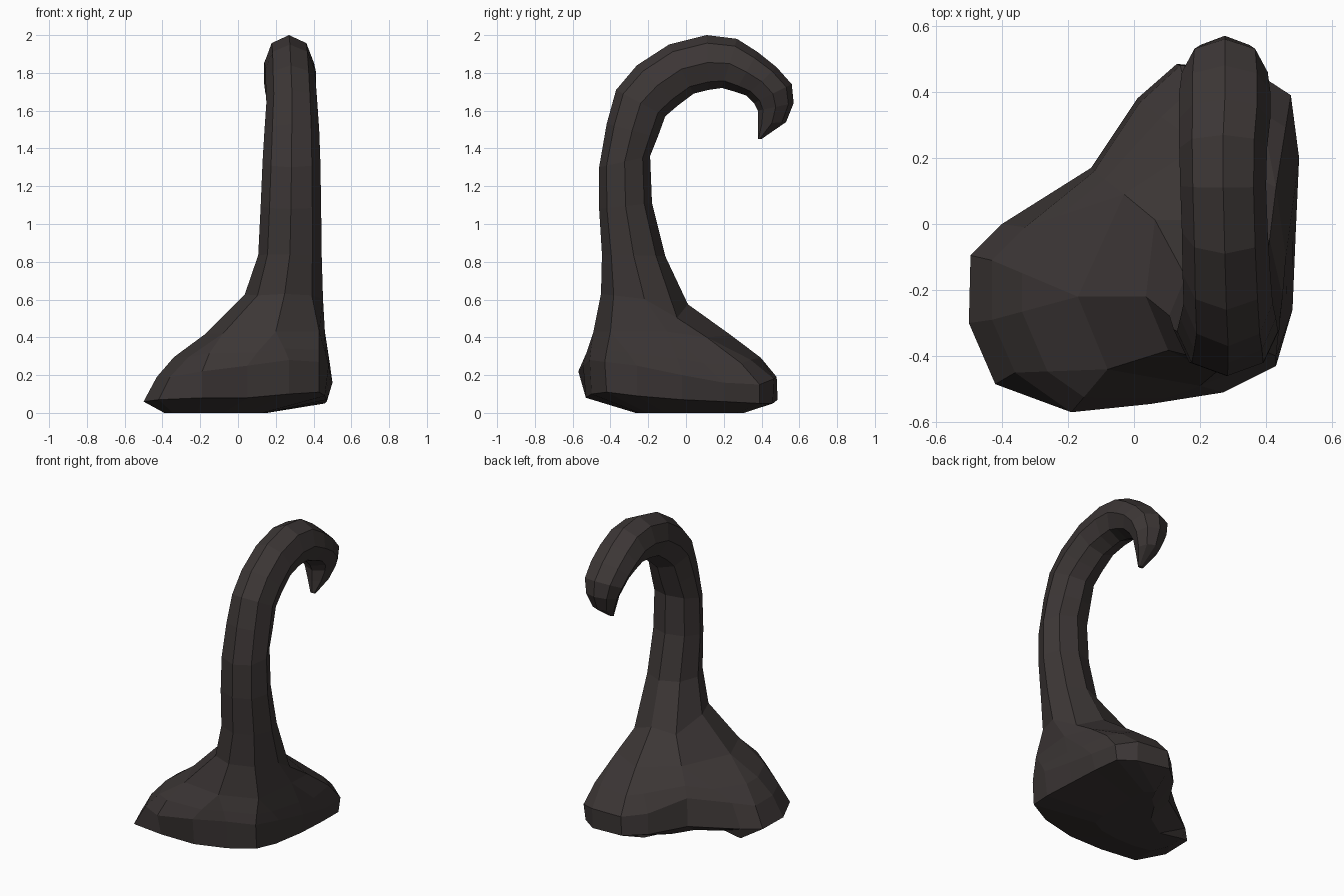
import bpy, bmesh, math
from mathutils import Vector

mat = bpy.data.materials.new("charcoal brown")
mat.diffuse_color = (0.045, 0.037, 0.036, 1)

bm = bmesh.new()


def ring(points):
    return [bm.verts.new(p) for p in points]


def loft(a, b):
    n = len(a)
    for i in range(n):
        j = (i + 1) % n
        bm.faces.new((a[i], a[j], b[j], b[i]))


def loft_half(a, b):
    # joins a ring to one with half as many corners
    n = len(b)
    for i in range(n):
        j = (i + 1) % n
        bm.faces.new((a[2 * i], a[2 * i + 1], b[i]))
        bm.faces.new((a[2 * i + 1], a[(2 * i + 2) % len(a)], b[j], b[i]))


# Flared foot: lower edge and upper rim, counter-clockwise from the front
low = [(.05, -.53, .08), (.27, -.50, .10), (.43, -.42, .11), (.46, -.26, .09),
       (.47, -.02, .07), (.47, .20, .06), (.46, .39, .05), (.36, .46, .05),
       (.13, .485, .07), (.01, .38, .07), (-.13, .17, .08), (-.40, .0, .07),
       (-.495, -.095, .06), (-.50, -.30, .06), (-.42, -.485, .07), (-.19, -.53, .08)]
rim = [(.05, -.545, .25), (.27, -.51, .28), (.43, -.43, .27), (.48, -.26, .25),
       (.49, -.02, .20), (.50, .20, .16), (.475, .39, .15), (.36, .465, .18),
       (.14, .48, .19), (.02, .37, .20), (-.12, .16, .26), (-.33, -.01, .22),
       (-.43, -.11, .19), (-.43, -.29, .19), (-.36, -.45, .19), (-.19, -.57, .22)]
shoulder = [(.20, -.49, .43), (.43, -.40, .43), (.46, -.10, .43), (.43, .11, .40),
            (.20, .24, .41), (-.03, .09, .42), (-.17, -.22, .42), (-.08, -.44, .42)]

# Neck and hook: outer y, outer z, inner y, inner z, centre x, half width
neck = [(-.45, .63, .01, .575, .247, .203), (-.445, .84, -.11, .83, .275, .168),
        (-.46, 1.08, -.18, 1.11, .28, .16), (-.46, 1.30, -.19, 1.36, .283, .153),
        (-.42, 1.53, -.15, 1.46, .285, .145), (-.37, 1.71, -.11, 1.57, .285, .135),
        (-.26, 1.84, -.04, 1.63, .28, .133), (-.09, 1.95, .04, 1.69, .275, .13),
        (.11, 2.0, .12, 1.71, .27, .13), (.27, 1.98, .19, 1.72, .27, .133),
        (.38, 1.91, .26, 1.70, .275, .138), (.48, 1.83, .32, 1.68, .275, .138),
        (.56, 1.74, .36, 1.64, .275, .13), (.57, 1.64, .38, 1.60, .275, .105),
        (.53, 1.54, .38, 1.53, .275, .07), (.40, 1.45, .38, 1.45, .275, .02)]


def neck_points(oy, oz, iy, iz, cx, w):
    pts = []
    for k in range(8):
        a = k * math.pi / 4
        c = math.cos(a) / 2
        pts.append(Vector((cx + w * math.sin(a),
                           (oy + iy) / 2 + c * (oy - iy),
                           (oz + iz) / 2 + c * (oz - iz))))
    return pts


# Bowed underside, kept inside the hollow at the back left
under = []
for i, (x, y, z) in enumerate(low):
    inset = .09 if 8 <= i <= 11 else 0
    under.append((x * .56 - .11 + inset, y * .58 + .04 - inset, 0))
bottom = ring(under)
low_ring, rim_ring, prev = ring(low), ring(rim), ring(shoulder)
bm.faces.new(bottom[::-1])
loft(bottom, low_ring)
loft(low_ring, rim_ring)

# Slightly bulging slope between rim and shoulder
slope = []
for i, p in enumerate(rim):
    bulge = .008 if i < 6 or i in (10, 11) else .025
    slope.append(Vector(p).lerp(Vector(shoulder[i // 2]), .35) + Vector((0, 0, bulge)))
slope_ring = ring(slope)
loft(rim_ring, slope_ring)
loft_half(slope_ring, prev)

# Neck, with its root pulled down into the foot at the corners
for n, row in enumerate(neck):
    pts = neck_points(*row)
    if n == 0:
        pts[3] += Vector((.02, .01, -.08))
        pts[5] += Vector((-.04, .07, -.01))
        pts[6] += Vector((-.008, 0, .025))
    cur = ring(pts)
    loft(prev, cur)
    prev = cur
bm.faces.new(prev)
bmesh.ops.recalc_face_normals(bm, faces=bm.faces[:])

mesh = bpy.data.meshes.new("hooked_horn")
bm.to_mesh(mesh)
bm.free()
mesh.materials.append(mat)
obj = bpy.data.objects.new("hooked_horn", mesh)
bpy.context.collection.objects.link(obj)
